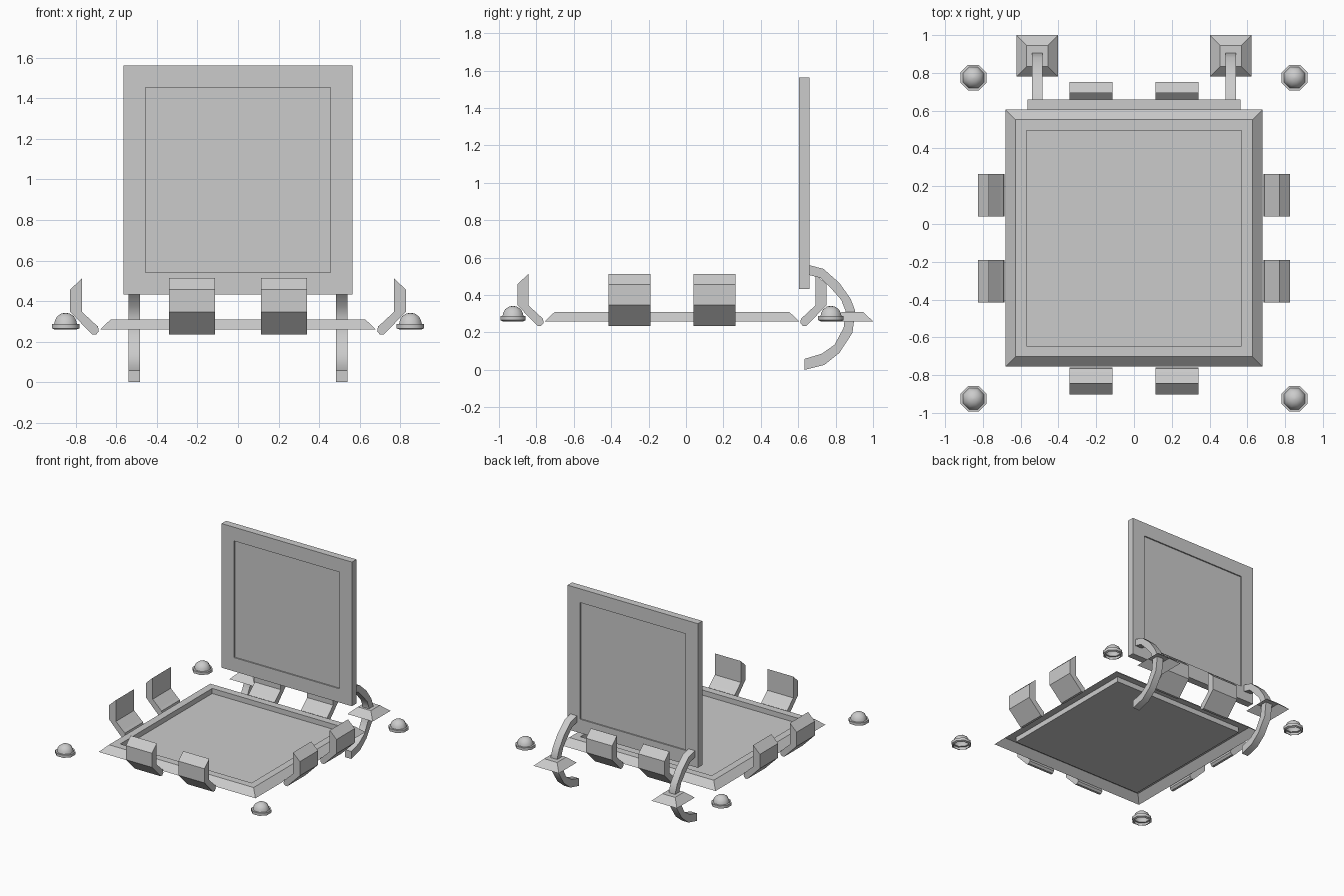
import bpy
import math

if "Cube" in bpy.data.objects:
    bpy.data.objects.remove(bpy.data.objects["Cube"])

grey = bpy.data.materials.new("light_grey")
grey.diffuse_color = (0.6, 0.6, 0.6, 1)
grey.use_nodes = True
grey.node_tree.nodes["Principled BSDF"].inputs["Base Color"].default_value = grey.diffuse_color
CENTRE_Y = -0.075      # middle of the tray
EDGE = 0.68            # half width of the tray


def make(name, verts, faces, loc=(0, 0, 0), rot=(0, 0, 0), smooth=0):
    mesh = bpy.data.meshes.new(name)
    mesh.from_pydata(verts, [], faces)
    mesh.materials.append(grey)
    ob = bpy.data.objects.new(name, mesh)
    ob.location, ob.rotation_euler = loc, rot
    bpy.context.collection.objects.link(ob)
    if smooth:
        bpy.ops.object.select_all(action='DESELECT')
        bpy.context.view_layer.objects.active = ob
        ob.select_set(True)
        bpy.ops.object.shade_smooth_by_angle(angle=math.radians(smooth))
    return ob


def loft(name, rings, n=4, cap_start=False, **kw):
    """Join n-sided rings given as (distance to flat side, height)."""
    verts, faces = [], []
    for r, z in rings:
        for i in range(n):
            a = math.tau * (i + 0.5) / n
            c = r / math.cos(math.pi / n)
            verts.append((c * math.cos(a), c * math.sin(a), z))
    for k in range(len(rings) - 1):
        for i in range(n):
            j = (i + 1) % n
            faces.append((k * n + i, k * n + j, (k + 1) * n + j, (k + 1) * n + i))
    faces.append([(len(rings) - 1) * n + i for i in range(n)])
    if cap_start:
        faces.append(list(reversed(range(n))))
    return make(name, verts, faces, **kw)


def prism(name, profile, width, **kw):
    """Extrude an anticlockwise (x, z) profile along y, centred."""
    n = len(profile)
    verts = [(x, s * width / 2, z) for s in (-1, 1) for x, z in profile]
    faces = [list(range(n)), list(reversed(range(n, 2 * n)))]
    for i in range(n):
        j = (i + 1) % n
        faces.append((j, i, n + i, n + j))
    return make(name, verts, faces, **kw)


# Tray: sloped rim around a sunken floor, open underneath
loft("tray", [(EDGE, 0.26), (0.627, 0.31), (0.57, 0.31), (0.57, 0.27)],
     loc=(0, CENTRE_Y, 0))

# Upright back panel with a shallow recess on both sides
loft("back_panel", [(0.457, -0.018), (0.457, -0.028), (0.565, -0.028),
                    (0.565, 0.028), (0.457, 0.028), (0.457, 0.018)],
     cap_start=True, loc=(0, 0.632, 0.997), rot=(math.pi / 2, 0, 0))

# Bent flaps, two on each side of the tray
flap = [(0.038, 0.235), (0.147, 0.346), (0.147, 0.457), (0.088, 0.513),
        (0.088, 0.346), (0.028, 0.29), (0.01, 0.275), (0.006, 0.25), (0.02, 0.235)]
flap = [(x + EDGE, z) for x, z in flap]
for k, side in enumerate(("right", "back", "left", "front")):
    a = k * math.pi / 2
    for s in (-1, 1):
        off = s * 0.2275
        prism(side + "_flap", flap, 0.226, rot=(0, 0, a),
              loc=(-math.sin(a) * off, CENTRE_Y + math.cos(a) * off, 0))

# Curved legs behind the panel, each passing through a sloped collar
outer = [(0.634, 0), (0.74, 0.027), (0.82, 0.091), (0.89, 0.198), (0.905, 0.315),
         (0.88, 0.38), (0.82, 0.465), (0.735, 0.54), (0.655, 0.561)]
inner = [(0.655, 0.508), (0.72, 0.492), (0.783, 0.428), (0.83, 0.374), (0.853, 0.315),
         (0.843, 0.225), (0.794, 0.134), (0.725, 0.086), (0.634, 0.059)]
for s in (-1, 1):
    prism("curved_leg", outer + inner, 0.056, loc=(s * 0.512, 0, 0),
          rot=(0, 0, math.pi / 2), smooth=40)
    loft("leg_collar", [(0.11, 0.26), (0.056, 0.31)], loc=(s * 0.512, 0.89, 0))

# Small domed studs at the four corners, hollow underneath
stud = [(0.055, 0.26), (0.068, 0.266), (0.068, 0.287), (0.056, 0.288),
        (0.052, 0.306), (0.041, 0.325), (0.022, 0.338), (0.004, 0.342)]
for sx in (-1, 1):
    for sy in (-1, 1):
        loft("corner_stud", stud, n=8, smooth=46,
             loc=(sx * 0.85, CENTRE_Y + sy * 0.85, 0))
